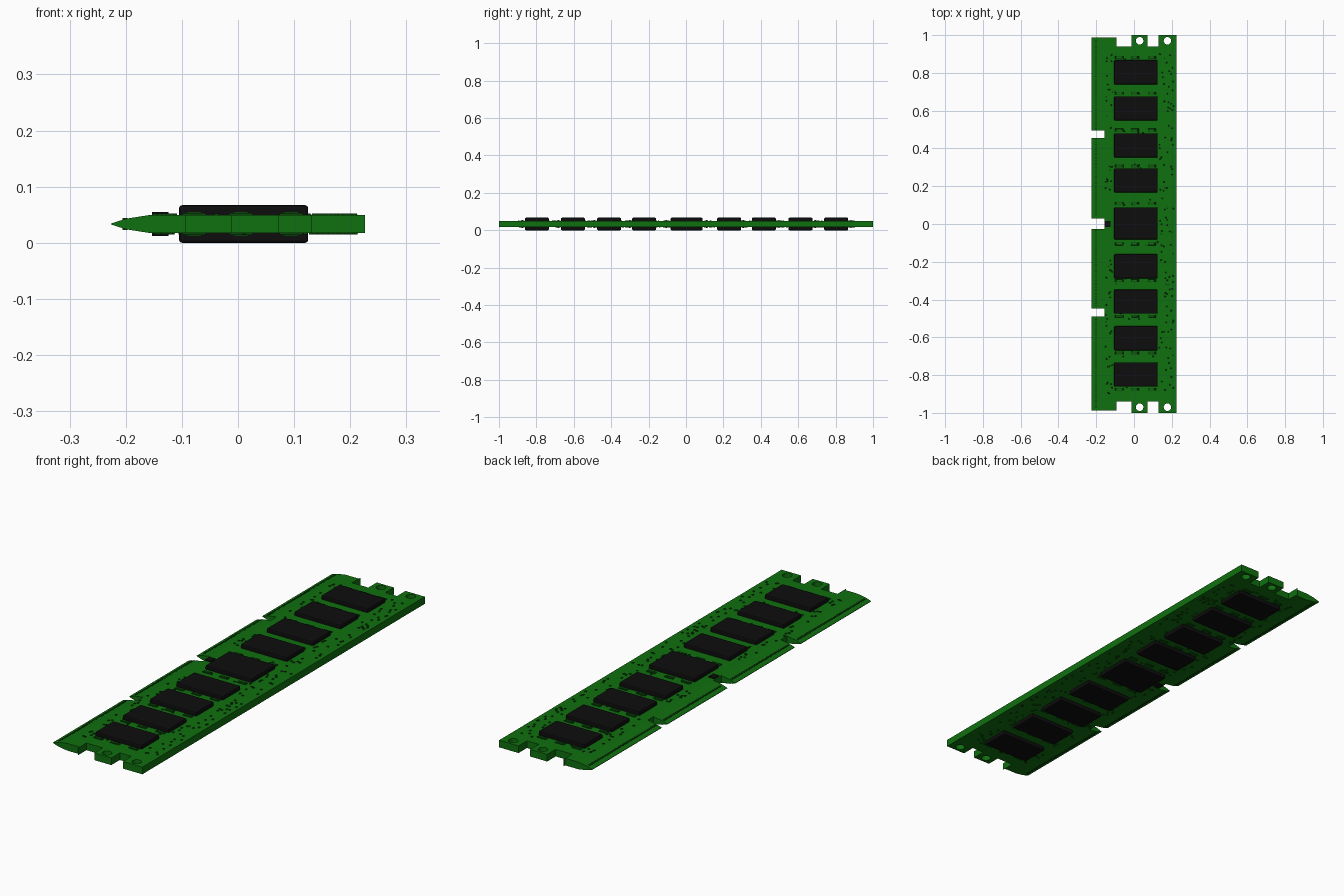
import bpy, bmesh, random
from mathutils import Matrix, Vector

if "Cube" in bpy.data.objects:
    bpy.data.objects.remove(bpy.data.objects["Cube"])
random.seed(4)
MID = 0.0335      # middle height of the board
HALF = 0.016      # half thickness of the board


def material(name, colour):
    m = bpy.data.materials.new(name)
    m.use_nodes = True
    m.diffuse_color = colour
    node = m.node_tree.nodes["Principled BSDF"]
    node.inputs["Base Color"].default_value = colour
    node.inputs["Roughness"].default_value = 0.6
    return m


green = material("board green", (0.005, 0.16, 0.005, 1))
dark = material("trace green", (0.003, 0.06, 0.003, 1))
black = material("chip black", (0.004, 0.004, 0.004, 1))


def finish(name, bm, mat):
    bmesh.ops.recalc_face_normals(bm, faces=bm.faces)
    mesh = bpy.data.meshes.new(name)
    bm.to_mesh(mesh)
    bm.free()
    mesh.materials.append(mat)
    ob = bpy.data.objects.new(name, mesh)
    bpy.context.collection.objects.link(ob)
    return ob


def add_box(bm, x0, x1, y0, y1, z0, z1):
    centre = Vector((x0 + x1, y0 + y1, z0 + z1)) / 2
    size = Matrix.Diagonal((x1 - x0, y1 - y0, z1 - z0, 1))
    return bmesh.ops.create_cube(bm, size=1, matrix=Matrix.Translation(centre) @ size)


def add_lid(bm, x, y, w, d, h, side, inset=0.8):
    """Small part with sloped sides standing on one face of the board."""
    base = HALF - 0.002
    verts = add_box(bm, x - w, x + w, y - d, y + d,
                    MID + side * base, MID + side * (HALF + h))["verts"]
    for v in verts:
        if abs(v.co.z - MID) > HALF:
            v.co.x = x + (v.co.x - x) * inset
            v.co.y = y + (v.co.y - y) * inset


# Board: cross-section with a tapered contact edge, run along the length
upper = [(-0.226, 0.001), (-0.199, 0.0095), (-0.158, HALF), (0.226, HALF)]
section = upper + [(x, -z) for x, z in reversed(upper)]
bm = bmesh.new()
face = bm.faces.new([bm.verts.new((x, -1, MID + z)) for x, z in section])
run = bmesh.ops.extrude_face_region(bm, geom=[face])
bmesh.ops.translate(bm, vec=(0, 2, 0),
                    verts=[v for v in run["geom"] if isinstance(v, bmesh.types.BMVert)])
board = finish("board", bm, green)

# Cutter: end slots, key notches and mounting holes
notches = [(0.455, 0.495), (-0.026, 0.03), (-0.49, -0.447)]
bm = bmesh.new()
for y0, y1 in notches:
    add_box(bm, -0.3, -0.157, y0, y1, -0.1, 0.2)
for s in (-1, 1):
    for x0, x1, depth in [(-0.3, -0.093, 0.988), (-0.093, -0.012, 0.94), (0.072, 0.13, 0.94)]:
        lo, hi = sorted((s * depth, s * 1.1))
        add_box(bm, x0, x1, lo, hi, -0.1, 0.2)
    for x in (0.03, 0.177):
        bmesh.ops.create_cone(bm, cap_ends=True, segments=16, radius1=0.02, radius2=0.02,
                              depth=0.3, matrix=Matrix.Translation((x, s * 0.97, MID)))
cutter = finish("board_cutter", bm, green)
cutter.hide_render = True
cutter.hide_viewport = True
cut = board.modifiers.new("slots", "BOOLEAN")
cut.object = cutter
cut.operation = "DIFFERENCE"
cut.solver = "EXACT"
cut.use_self = True

# Memory chips, one block passing through both faces
chips = [0.803, 0.612, 0.416, 0.231, 0.003, -0.224, -0.411, -0.605, -0.797]
for i, y in enumerate(chips):
    half = 0.085 if i == 4 else 0.064
    bm = bmesh.new()
    add_box(bm, -0.105, 0.125, y - half, y + half, 0, 2 * MID)
    chip = finish(f"memory_chip_{i + 1}", bm, black)
    bevel = chip.modifiers.new("edges", "BEVEL")
    bevel.width = 0.005
    bevel.segments = 2

# Small controller beside the middle notch
bm = bmesh.new()
add_box(bm, -0.153, -0.124, -0.015, 0.017, MID - 0.021, MID + 0.021)
finish("controller_chip", bm, black)

# Capacitors between chips: dark rim with a green top
rows = [0.882, 0.692, 0.497, 0.307, 0.11, -0.105, -0.3, -0.49, -0.683, -0.875]
rims, tops = bmesh.new(), bmesh.new()
for y in rows:
    for x in (-0.078, 0.005, 0.095):
        for side in (-1, 1):
            add_lid(rims, x, y, 0.022, 0.008, 0.004, side, 0.9)
            add_lid(tops, x, y, 0.015, 0.0045, 0.0055, side)
finish("capacitor_rims", rims, dark)
finish("capacitor_tops", tops, green)

# Tiny solder bumps scattered along both long sides and near the capacitors
bm = bmesh.new()
for side in (-1, 1):
    for i in range(150):
        y = random.uniform(-0.9, 0.9)
        x = random.uniform(-0.15, -0.115) if i % 3 == 0 else random.uniform(0.135, 0.21)
        add_lid(bm, x, y, 0.0045, 0.0045, 0.003, side, 0.7)
    for y in rows:
        for i in range(4):
            add_lid(bm, random.uniform(-0.15, 0.17), y + random.uniform(-0.02, 0.02),
                    0.0045, 0.0045, 0.003, side, 0.7)
finish("solder_bumps", bm, dark)

# Contact pins along the tapered edge, skipping the notches
bm = bmesh.new()
for i in range(-81, 82):
    y = i * 0.012
    if any(y0 - 0.008 < y < y1 + 0.008 for y0, y1 in notches):
        continue
    add_box(bm, -0.206, -0.197, y - 0.003, y + 0.003, MID - 0.0105, MID + 0.0105)
finish("contact_pins", bm, dark)
